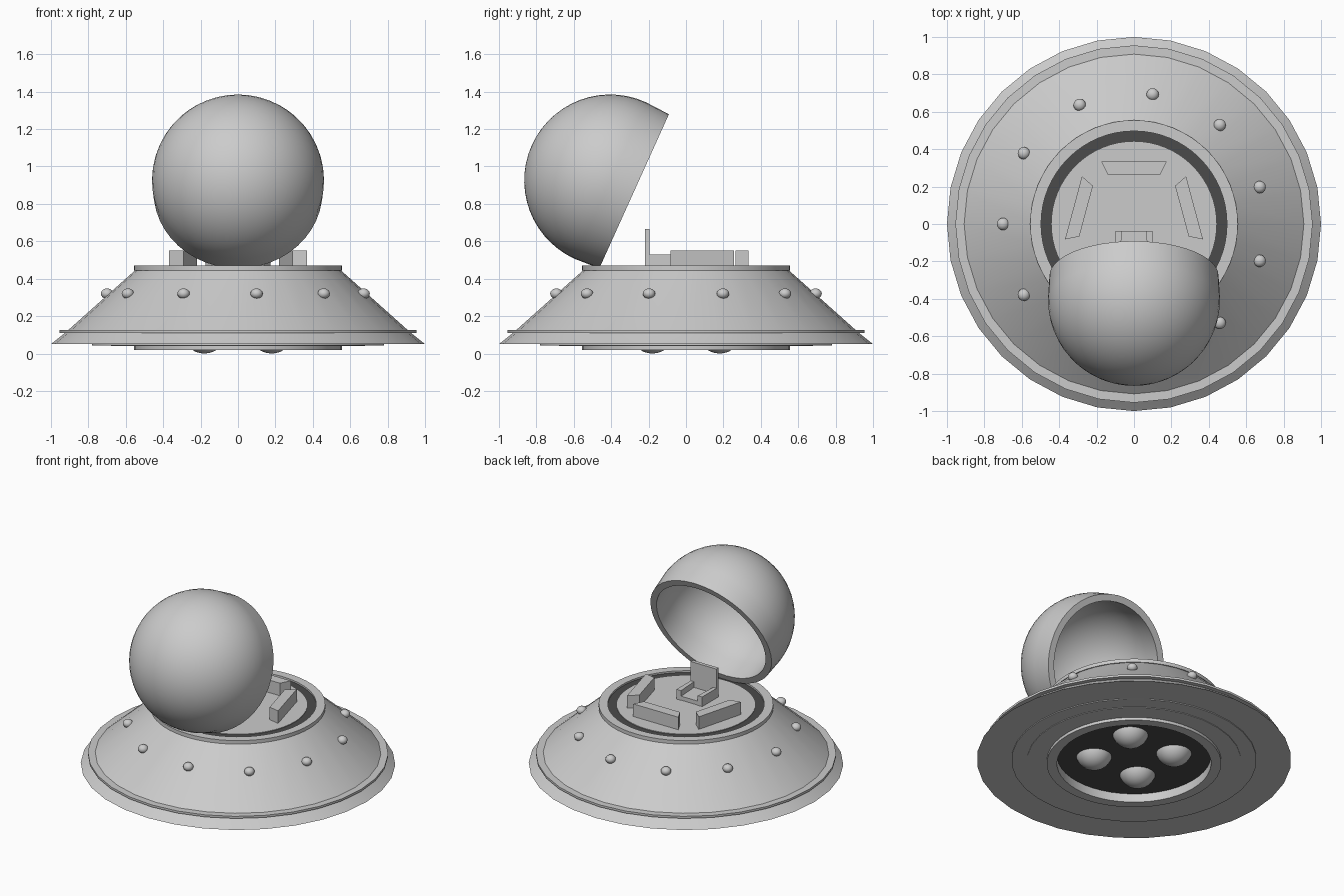
import bpy, bmesh, math
from mathutils import Matrix, Vector

if "Cube" in bpy.data.objects:
    bpy.data.objects.remove(bpy.data.objects["Cube"])


def material(name, v):
    m = bpy.data.materials.new(name)
    m.diffuse_color = (v, v, v, 1)
    m.use_nodes = True
    m.node_tree.nodes["Principled BSDF"].inputs["Base Color"].default_value = m.diffuse_color
    return m


GREY = material("light_grey", 0.6)
DARK = material("dark_grey", 0.07)


def finish(name, bm, mat, smooth=True):
    bmesh.ops.remove_doubles(bm, verts=bm.verts, dist=1e-5)
    bmesh.ops.recalc_face_normals(bm, faces=bm.faces)
    me = bpy.data.meshes.new(name)
    bm.to_mesh(me)
    bm.free()
    me.materials.append(mat)
    ob = bpy.data.objects.new(name, me)
    bpy.context.collection.objects.link(ob)
    if smooth:
        bpy.ops.object.select_all(action='DESELECT')
        ob.select_set(True)
        bpy.context.view_layer.objects.active = ob
        bpy.ops.object.shade_smooth_by_angle(angle=math.radians(30))
    return ob


def lathe(name, profile, mat, segs=32, closed=False, matrix=None):
    """Spin an (r, z) profile around the z axis."""
    bm = bmesh.new()
    pts = profile + profile[:1] if closed else profile
    vs = [bm.verts.new((r, 0, z)) for r, z in pts]
    es = [bm.edges.new(p) for p in zip(vs, vs[1:])]
    bmesh.ops.spin(bm, geom=vs + es, cent=(0, 0, 0), axis=(0, 0, 1),
                   angle=2 * math.pi, steps=segs)
    bmesh.ops.remove_doubles(bm, verts=bm.verts, dist=1e-5)
    if matrix:
        bm.transform(matrix)
    return finish(name, bm, mat)


def prism(name, outline, z0, z1, mat, turn=0):
    """Extrude a plan outline from z0 to z1, turned about the z axis."""
    bm = bmesh.new()
    f = bm.faces.new([bm.verts.new((x, y, z0)) for x, y in outline])
    r = bmesh.ops.extrude_face_region(bm, geom=[f])
    for v in r["geom"]:
        if isinstance(v, bmesh.types.BMVert):
            v.co.z = z1
    bm.transform(Matrix.Rotation(turn, 4, 'Z'))
    return finish(name, bm, mat, smooth=False)


def box(name, x0, x1, y0, y1, z0, z1):
    prism(name, [(x0, y0), (x1, y0), (x1, y1), (x0, y1)], z0, z1, GREY)


def ball(name, loc, r, segs, rings, matrix=None):
    bm = bmesh.new()
    bmesh.ops.create_uvsphere(bm, u_segments=segs, v_segments=rings, radius=r)
    bm.transform(Matrix.Translation(loc) @ (matrix or Matrix()))
    finish(name, bm, GREY)


# Saucer hull with its sloping skirt and flat underside
lathe("hull", [(0.5, 0.05), (1.0, 0.05), (0.925, 0.11), (0.55, 0.445),
               (0.5, 0.445)], GREY)
lathe("hull_band", [(0.90, 0.11), (0.955, 0.11), (0.955, 0.125),
                    (0.90, 0.125)], GREY, closed=True)

# Stepped plates and open collar beneath the hull
lathe("belly_plate", [(0.66, 0.05), (0.78, 0.05), (0.78, 0.044),
                      (0.68, 0.044), (0.68, 0.04), (0.52, 0.04)], GREY)
lathe("belly_collar", [(0.555, 0.05), (0.555, 0.02), (0.49, 0.02),
                       (0.49, 0.09)], GREY, 48)
lathe("engine_bay", [(0, 0.08), (0.49, 0.08)], DARK, 48)

# Four round thrusters in the bay
for sx in (-1, 1):
    for sy in (-1, 1):
        ball("thruster", (0.18 * sx, 0.18 * sy, 0.12), 0.12, 24, 16)

# Cockpit rim, dark seal and deck
lathe("cockpit_rim", [(0.54, 0.445), (0.555, 0.445), (0.555, 0.47),
                      (0.497, 0.47), (0.497, 0.445)], GREY, 64)
lathe("seal_ring", [(0.43, 0.458), (0.5, 0.458)], DARK, 64)
lathe("deck", [(0, 0.462), (0.44, 0.462), (0.44, 0.45)], GREY, 64)

# Eleven marker lamps on the slope
for i in range(11):
    a = math.pi - i * 2 * math.pi / 11
    ball("marker_lamp", (0.70 * math.cos(a), 0.70 * math.sin(a), 0.32),
         0.033, 16, 10, Matrix.Diagonal((1, 1, 0.85, 1)))

# Three control consoles around the pilot
for k in (-75, 0, 75):
    prism("console", [(-0.175, 0.335), (0.175, 0.335), (0.14, 0.265),
                      (-0.14, 0.265)], 0.455, 0.55, GREY, math.radians(k))

# Pilot seat facing the back consoles
box("seat_base", -0.1, 0.1, -0.22, -0.04, 0.455, 0.49)
box("seat_back", -0.1, 0.1, -0.22, -0.195, 0.455, 0.665)
for s in (-1, 1):
    prism("armrest", [(0.1 * s, -0.2), (0.1 * s, -0.037), (0.065 * s, -0.037),
                      (0.075 * s, -0.2)], 0.455, 0.53, GREY)

# Open canopy: a thick hemisphere with a short skirt, tipped forward
R, T, SKIRT = 0.46, 0.045, 0.14
N = 14
arc = [i * math.pi / 2 / N for i in range(N + 1)]
outer = [(R * math.sin(a), R * math.cos(a)) for a in arc]
inner = [((R - T) * math.sin(a), (R - T) * math.cos(a)) for a in reversed(arc)]
shell = outer + [(R - 0.008, -SKIRT), (R - 0.008 - T, -SKIRT)] + inner
tilt = math.radians(24.3)
opening = Vector((0, math.cos(tilt), -math.sin(tilt)))
place = (Matrix.Translation((0, -0.405, 0.925))
         @ (-opening).to_track_quat('Z', 'X').to_matrix().to_4x4())
lathe("canopy", shell, GREY, 48, matrix=place)
